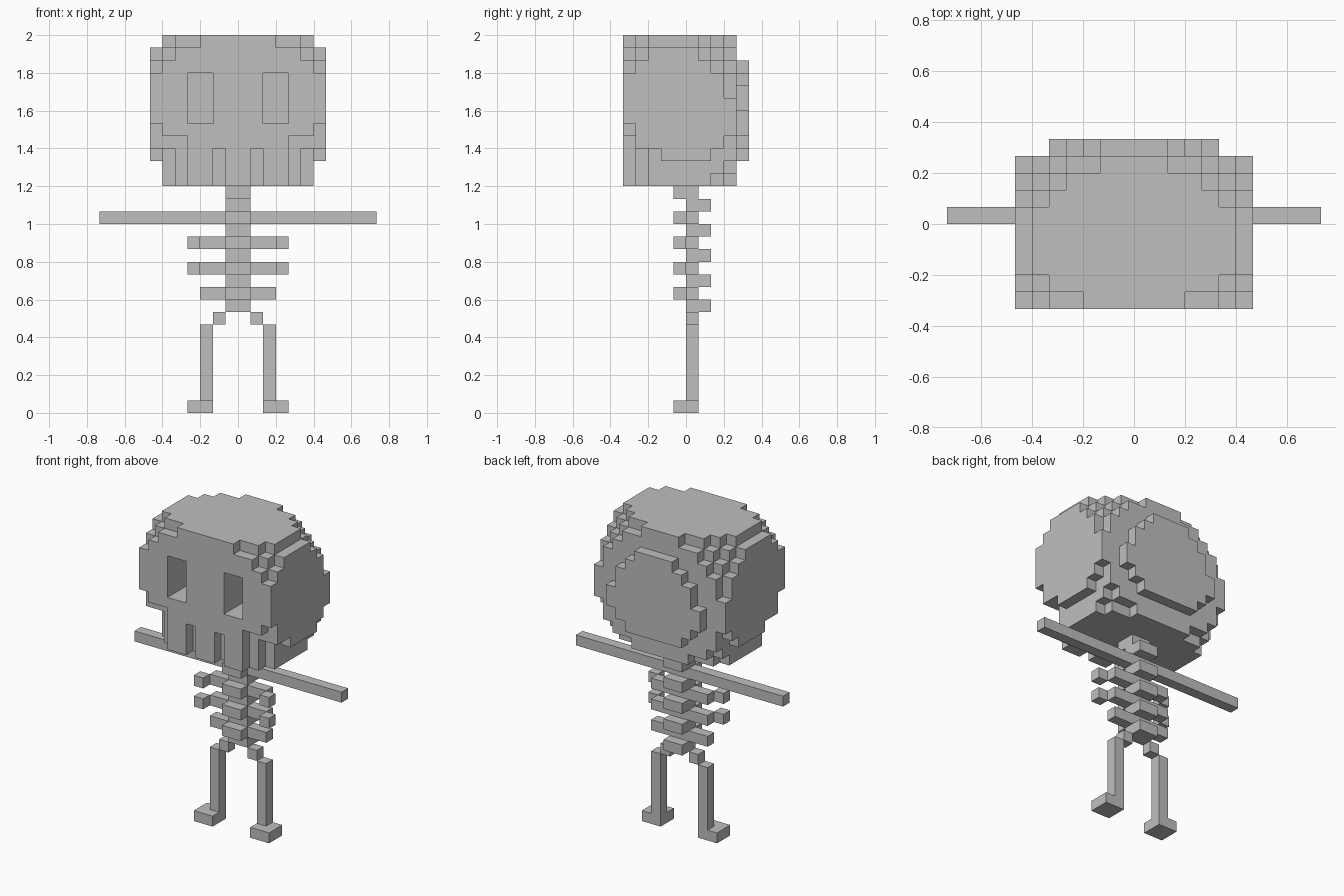
import bpy
import bmesh
from mathutils import Vector

if "Cube" in bpy.data.objects:
    bpy.data.objects.remove(bpy.data.objects["Cube"])

U = 2 / 30  # edge length of one block

bone = bpy.data.materials.new("bone_grey")
bone.diffuse_color = (0.52, 0.52, 0.52, 1)
bone.use_nodes = True
bone.node_tree.nodes["Principled BSDF"].inputs["Base Color"].default_value = bone.diffuse_color


def block(x0, x1, y0, y1, z0, z1):
    """All cells of a box, in block units."""
    return {(x, y, z) for x in range(x0, x1) for y in range(y0, y1) for z in range(z0, z1)}


def mirrored(cells):
    return cells | {(-x - 1, y, z) for x, y, z in cells}


def build(name, cells):
    """Make an object from the exposed faces of a set of cells."""
    bm = bmesh.new()
    verts = {}

    def vert(co):
        key = tuple(co)
        if key not in verts:
            verts[key] = bm.verts.new(Vector(key) * U)
        return verts[key]

    for cell in sorted(cells):
        for axis in range(3):
            for side in (0, 1):
                near = list(cell)
                near[axis] += 1 if side else -1
                if tuple(near) in cells:
                    continue
                b, c = (axis + 1) % 3, (axis + 2) % 3
                corners = []
                for db, dc in ((0, 0), (1, 0), (1, 1), (0, 1)):
                    p = list(cell)
                    p[axis] += side
                    p[b] += db
                    p[c] += dc
                    corners.append(vert(p))
                bm.faces.new(corners if side else corners[::-1])
    mesh = bpy.data.meshes.new(name)
    bm.to_mesh(mesh)
    bm.free()
    mesh.materials.append(bone)
    ob = bpy.data.objects.new(name, mesh)
    bpy.context.collection.objects.link(ob)
    return ob


# Skull: per depth range, (bottom, top, half width) rows
skull_slabs = [
    (-5, -4, [(18, 22, 4), (22, 23, 6), (23, 27, 7), (27, 28, 6), (28, 29, 5), (29, 30, 3)]),
    (-4, -3, [(18, 21, 5), (21, 28, 7), (28, 29, 6), (29, 30, 5)]),
    (-3, -2, [(18, 21, 6), (21, 29, 7), (29, 30, 6)]),
    (-2, 1, [(18, 20, 6), (20, 29, 7), (29, 30, 6)]),
    (1, 2, [(18, 20, 6), (20, 28, 7), (28, 29, 6), (29, 30, 5)]),
    (2, 3, [(18, 19, 5), (19, 21, 6), (21, 27, 7), (27, 28, 6), (28, 29, 5), (29, 30, 4)]),
    (3, 4, [(18, 19, 3), (19, 20, 5), (20, 22, 6), (22, 25, 7), (25, 27, 6), (27, 28, 5),
            (28, 29, 4), (29, 30, 2)]),
    (4, 5, [(20, 21, 3), (21, 22, 4), (22, 24, 5), (24, 26, 4), (26, 27, 3), (27, 28, 2)]),
]
skull = set()
for y0, y1, rows in skull_slabs:
    for z0, z1, w in rows:
        skull |= block(-w, w, y0, y1, z0, z1)
skull -= mirrored(block(2, 4, -5, -1, 23, 27))   # eye sockets
skull -= mirrored(block(1, 2, -5, -4, 18, 21))   # gaps between teeth
build("skull", skull)

# Spine: vertebrae alternate forward and back
spine = set()
for z in range(8, 18):
    y = -1 if z % 2 else 0
    spine |= block(-1, 1, y, y + 2, z, z + 1)
build("spine", spine)

# Ribs: upper two pairs curl forward at the tips
for z, tip in ((13, True), (11, True), (9, False)):
    rib = block(1, 3, 0, 1, z, z + 1)
    if tip:
        rib |= block(3, 4, -1, 0, z, z + 1)
    build("rib_pair", mirrored(rib))

# Outstretched arms
build("arms", mirrored(block(1, 11, 0, 1, 15, 16)))

# Hips, legs and feet
build("hips", mirrored(block(1, 2, 0, 1, 7, 8)))
build("legs", mirrored(block(2, 3, 0, 1, 1, 7)))
build("feet", mirrored(block(2, 4, -1, 1, 0, 1)))
